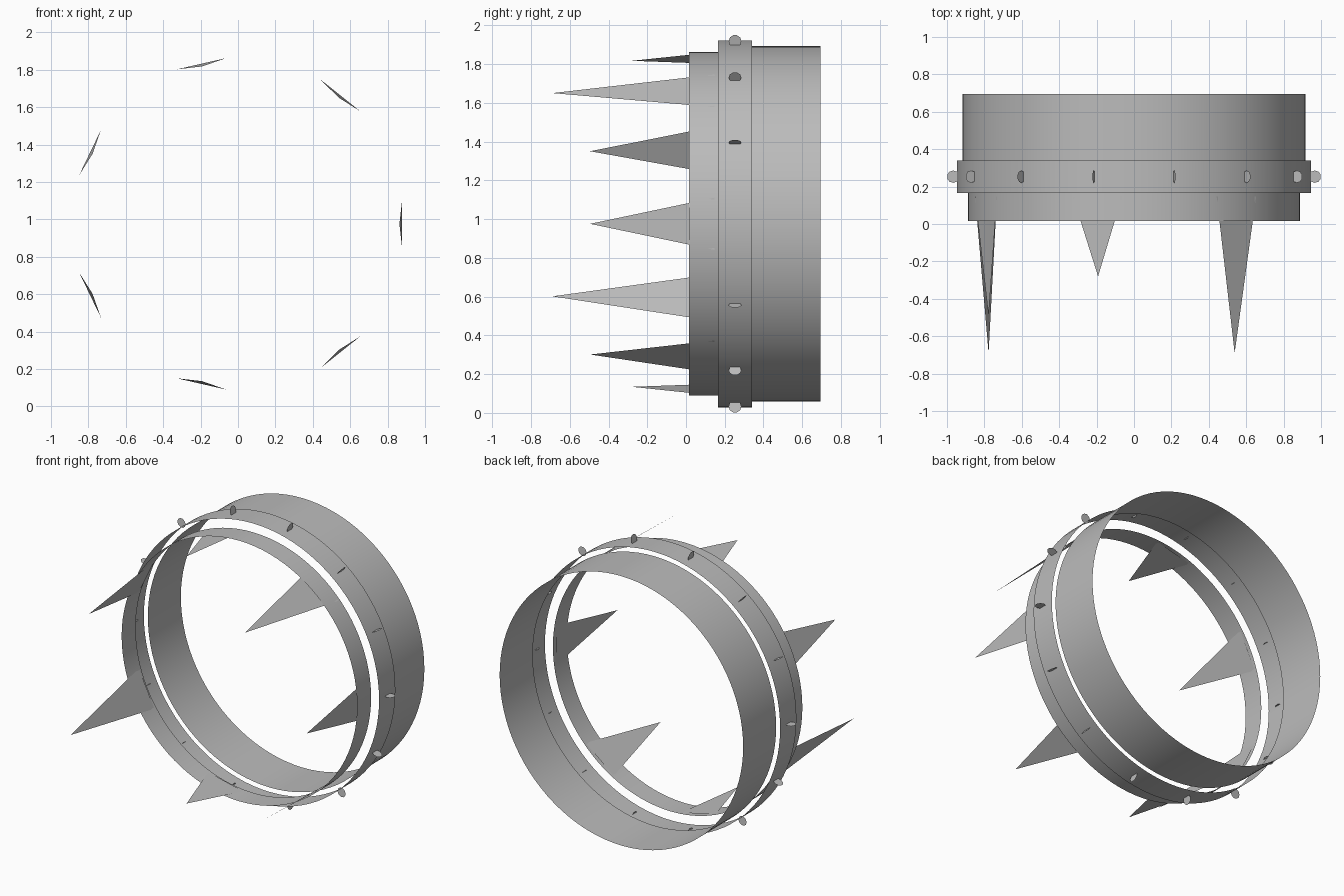
import bpy
import bmesh
from math import pi, tau
from mathutils import Matrix, Vector

if "Cube" in bpy.data.objects:
    bpy.data.objects.remove(bpy.data.objects["Cube"], do_unlink=True)

CENTRE = Matrix.Translation((0, 0, 0.976))

grey = bpy.data.materials.new("plain_grey")
grey.use_nodes = True
colour = (0.5, 0.5, 0.5, 1)
grey.diffuse_color = colour
grey.node_tree.nodes["Principled BSDF"].inputs["Base Color"].default_value = colour


def finish(name, bm):
    mesh = bpy.data.meshes.new(name)
    bm.to_mesh(mesh)
    bm.free()
    mesh.materials.append(grey)
    obj = bpy.data.objects.new(name, mesh)
    bpy.context.collection.objects.link(obj)
    return obj


def around(step, count):
    """Turn about the collar's axis, starting at +x and rising."""
    return CENTRE @ Matrix.Rotation(-tau * step / count, 4, 'Y')


# Open, paper-thin bands of the collar
def band(name, radius, y0, y1):
    bm = bmesh.new()
    place = (CENTRE @ Matrix.Translation((0, (y0 + y1) / 2, 0))
             @ Matrix.Rotation(pi / 2, 4, 'X'))
    bmesh.ops.create_cone(bm, cap_ends=False, segments=96, radius1=radius,
                          radius2=radius, depth=y1 - y0, matrix=place)
    obj = finish(name, bm)
    obj.data.shade_smooth()


band("front_band", 0.887, 0.015, 0.165)
band("middle_band", 0.947, 0.165, 0.34)
band("back_band", 0.917, 0.34, 0.695)

# Flat triangular spikes in a repeating run of three lengths
tips = (-0.495, -0.69, -0.28)
for i in range(7):
    bm = bmesh.new()
    corners = ((0.878, 0.147, -0.135), (0.878, 0.147, 0.135),
               (0.863, tips[i % 3], 0))
    bm.faces.new([bm.verts.new(around(i, 7) @ Vector(c)) for c in corners])
    finish(f"spike_{i + 1}", bm)

# Flat rivets standing edge-on around the middle band
for i in range(14):
    bm = bmesh.new()
    bmesh.ops.create_circle(bm, cap_ends=True, segments=10, radius=0.033,
                            matrix=around(i, 14) @ Matrix.Translation((0.967, 0.253, 0)))
    finish(f"rivet_{i + 1}", bm)
